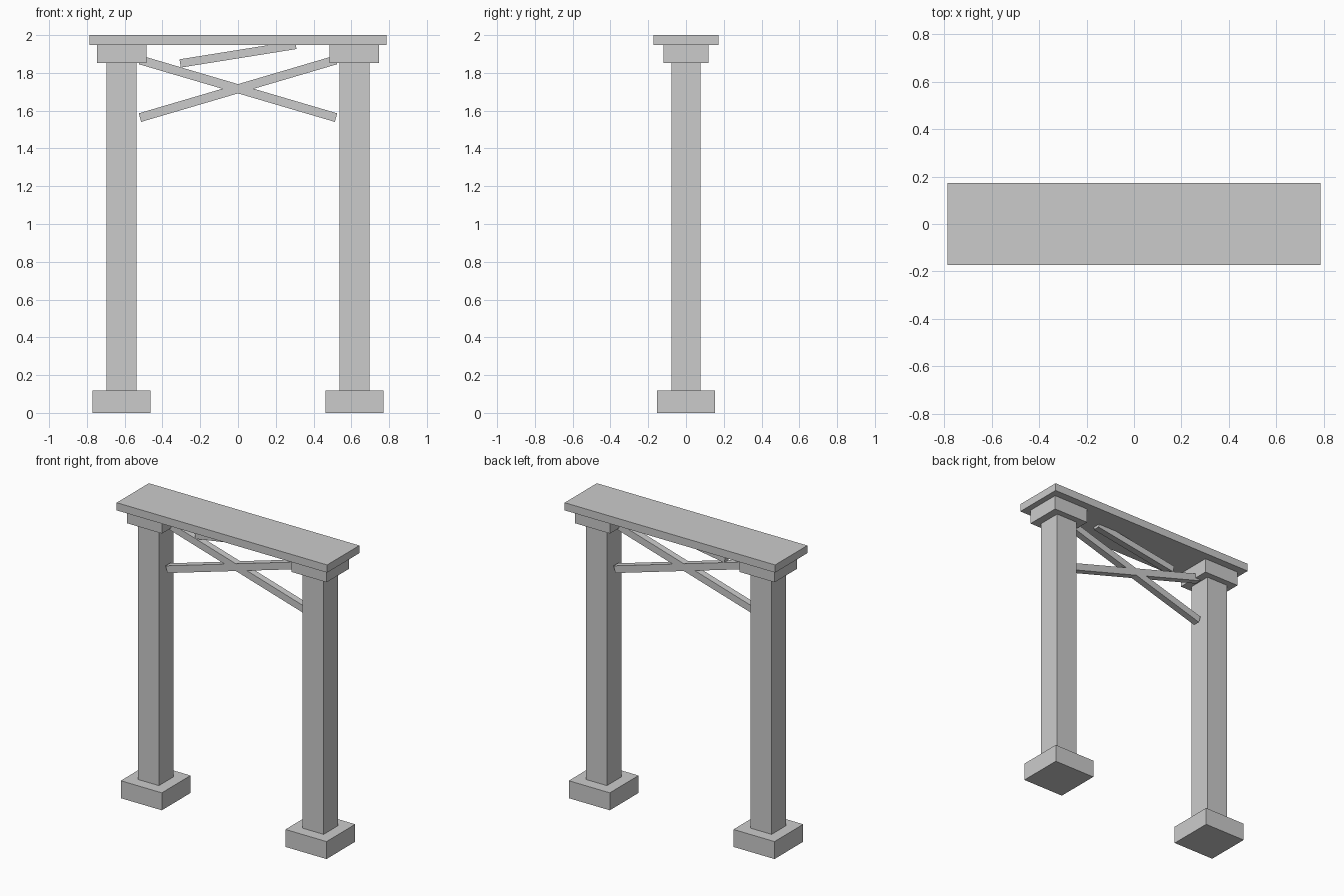
import bpy
from math import radians

if "Cube" in bpy.data.objects:
    bpy.data.objects.remove(bpy.data.objects["Cube"])


def box(name, size, loc, tilt=0.0):
    """Box with given size and centre, tilted about the y axis (degrees, right end up)."""
    bpy.ops.mesh.primitive_cube_add(size=1, location=loc, rotation=(0, radians(-tilt), 0))
    ob = bpy.context.object
    ob.name = name
    ob.scale = size
    bpy.ops.object.transform_apply(location=False, rotation=False, scale=True)
    return ob


# Two posts, each with a footing and a capital
for side, s in (("left", -1), ("right", 1)):
    x = s * 0.616
    box(f"{side}_footing", (0.307, 0.307, 0.118), (x, 0, 0.059))
    box(f"{side}_post", (0.158, 0.156, 1.735), (x, 0, 0.9845))
    box(f"{side}_capital", (0.262, 0.24, 0.098), (x, 0, 1.901))

# Lintel slab
box("lintel", (1.574, 0.344, 0.052), (0, 0, 1.974))

# Crossed braces and the loose slat under the lintel
for name, tilt in (("rising_brace", 16.4), ("falling_brace", -16.4)):
    box(name, (1.082, 0.046, 0.047), (0, 0, 1.716), tilt)
box("loose_slat", (0.62, 0.046, 0.044), (0, 0, 1.899), 9.1)
